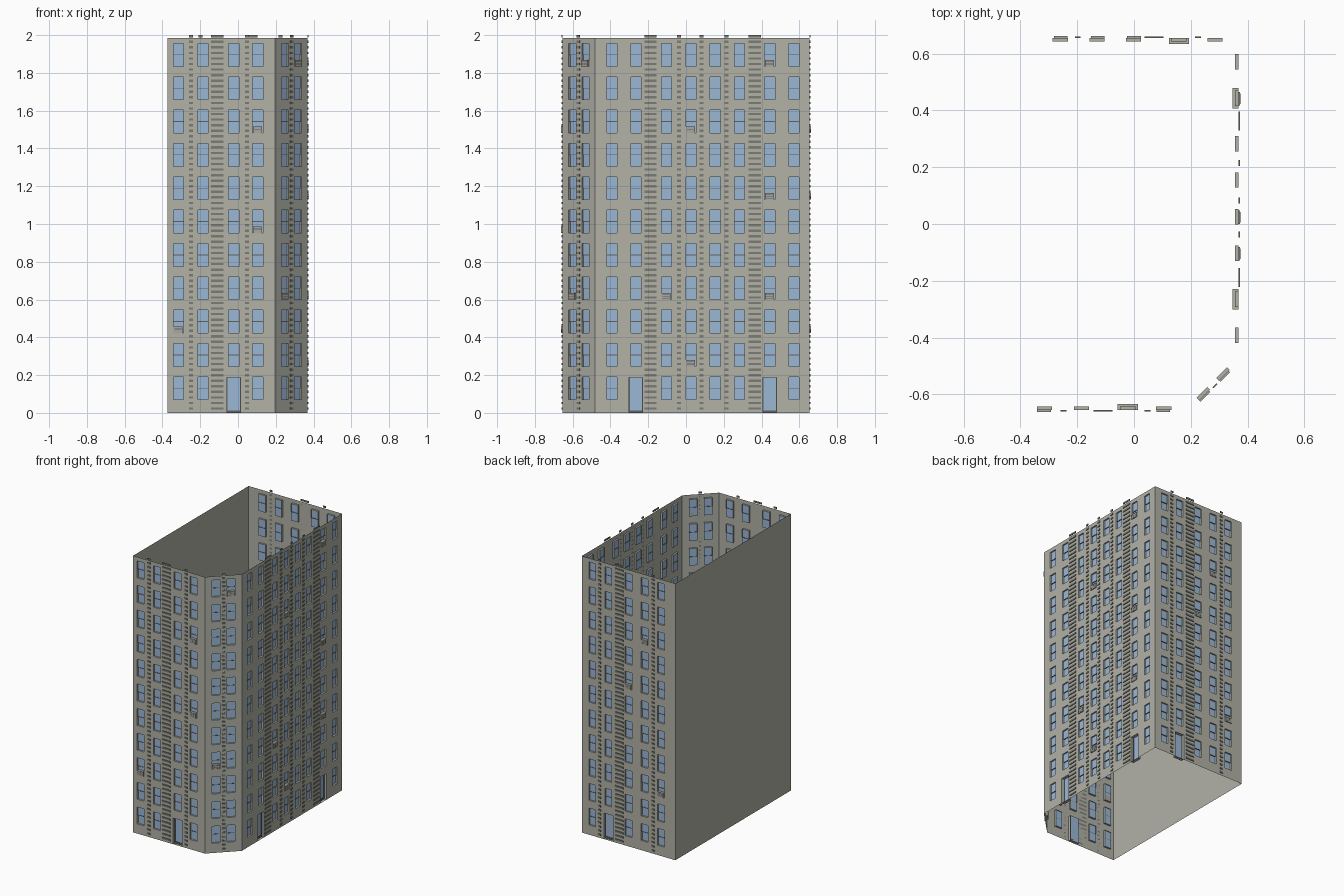
import bpy, bmesh, math
from mathutils import Vector

if "Cube" in bpy.data.objects:
    bpy.data.objects.remove(bpy.data.objects["Cube"])


def material(name, rgb):
    m = bpy.data.materials.new(name)
    m.diffuse_color = (*rgb, 1)
    m.use_nodes = True
    m.node_tree.nodes["Principled BSDF"].inputs["Base Color"].default_value = m.diffuse_color
    return m


MATS = {
    "walls": material("warm grey wall", (0.445, 0.445, 0.39)),
    "glass_panes": material("blue glass", (0.33, 0.475, 0.67)),
    "window_bars": material("dark grey frame", (0.12, 0.12, 0.115)),
    "ledge_strips": material("mid grey trim", (0.20, 0.20, 0.18)),
    "air_conditioners": material("pale grey casing", (0.40, 0.39, 0.35)),
}
PARTS = {k: bmesh.new() for k in MATS}

H, FLOORS, PITCH = 1.984, 11, 0.1765
SILL, WIN_H, WIN_W = 0.07, 0.121, 0.054
DOOR_W, DOOR_H = 0.071, 0.187
REVEAL, DOOR_REVEAL, OUT = 0.013, 0.022, 0.006


class Facade:
    """Flat wall with local axes: s along wall, z up, d outwards."""

    def __init__(self, start, end):
        self.o = Vector((*start, 0))
        run = Vector((*end, 0)) - self.o
        self.length = run.length
        self.u = run.normalized()
        self.n = Vector((self.u.y, -self.u.x, 0))

    def pt(self, s, z, d=0.0):
        return self.o + self.u * s + self.n * d + Vector((0, 0, z))

    def quad(self, part, pts):
        bm = PARTS[part]
        bm.faces.new([bm.verts.new(self.pt(*p)) for p in pts])

    def rect(self, part, s0, s1, z0, z1, d=0.0):
        self.quad(part, [(s0, z0, d), (s1, z0, d), (s1, z1, d), (s0, z1, d)])

    def box(self, part, s0, s1, z0, z1, d0, d1):
        bm = PARTS[part]
        v = [bm.verts.new(self.pt(s, z, d)) for d in (d0, d1)
             for s, z in ((s0, z0), (s1, z0), (s1, z1), (s0, z1))]
        bm.faces.new(v[3::-1])
        bm.faces.new(v[4:])
        for i in range(4):
            j = (i + 1) % 4
            bm.faces.new((v[i], v[j], v[4 + j], v[4 + i]))

    def reveal(self, s0, s1, z0, z1, depth):
        c = [(s0, z0), (s1, z0), (s1, z1), (s0, z1)]
        for a, b in zip(c, c[1:] + c[:1]):
            self.quad("walls", [(*a, 0), (*a, -depth), (*b, -depth), (*b, 0)])

    def window(self, s, z):
        s0, s1, z1 = s - WIN_W / 2, s + WIN_W / 2, z + WIN_H
        mid = z + WIN_H / 2
        self.reveal(s0, s1, z, z1, REVEAL)
        self.rect("glass_panes", s0, s1, z, mid, -REVEAL)
        self.rect("glass_panes", s0, s1, mid, z1, -REVEAL + 0.003)
        self.box("window_bars", s0, s1, mid - 0.002, mid + 0.002,
                 -REVEAL, -REVEAL + 0.005)

    def door(self, s):
        s0, s1 = s - DOOR_W / 2, s + DOOR_W / 2
        self.reveal(s0, s1, 0, DOOR_H, DOOR_REVEAL)
        self.rect("glass_panes", s0, s1, 0, DOOR_H, -DOOR_REVEAL)
        b0, b1 = -DOOR_REVEAL, -DOOR_REVEAL + 0.004
        self.box("window_bars", s0, s1, 0, 0.013, b0, b1)
        self.box("window_bars", s0, s0 + 0.003, 0.013, DOOR_H, b0, b1)
        self.box("window_bars", s1 - 0.003, s1, 0.013, DOOR_H, b0, b1)

    def strip(self, s, width):
        for k in range(68):
            z = 1.988 - k * PITCH / 6
            self.box("ledge_strips", s - width / 2, s + width / 2,
                     z, z + 0.012, 0, 0.005)

    def conditioner(self, s, floor):
        z = SILL + floor * PITCH
        a, b = s - 0.026, s + 0.022
        self.box("air_conditioners", a, b, z, z + 0.034, -REVEAL, OUT)
        # grille slats
        for i in range(3):
            zz = z + 0.007 + i * 0.009
            self.box("window_bars", a + 0.005, b - 0.005, zz, zz + 0.002,
                     OUT, OUT + 0.0006)

    def build(self, windows=(), small=(), large=(), doors=(), units=()):
        holes = []
        for s in windows:
            for f in range(FLOORS):
                if f == 0 and s in doors:
                    self.door(s)
                    holes.append((s - DOOR_W / 2, s + DOOR_W / 2, 0, DOOR_H))
                else:
                    z = SILL + f * PITCH
                    self.window(s, z)
                    holes.append((s - WIN_W / 2, s + WIN_W / 2, z, z + WIN_H))
        # wall sheet: grid cells outside the openings
        ss = sorted({0, self.length, *(v for h in holes for v in h[:2])})
        zs = sorted({0, H, *(v for h in holes for v in h[2:])})
        for s0, s1 in zip(ss, ss[1:]):
            for z0, z1 in zip(zs, zs[1:]):
                sm, zm = (s0 + s1) / 2, (z0 + z1) / 2
                if not any(h[0] < sm < h[1] and h[2] < zm < h[3] for h in holes):
                    self.rect("walls", s0, s1, z0, z1)
        for s in small:
            self.strip(s, 0.021)
        for s in large:
            self.strip(s, 0.066)
        for s, f in units:
            self.conditioner(s, f)


# Footprint corners
L, R, F, B = -0.374, 0.368, -0.655, 0.655
CX, CY = 0.196, -0.483


def shift(vals, o, sign=1):
    return [round(sign * (v - o), 4) for v in vals]


def shift_units(units, o, sign=1):
    return [(sign * (v - o), f) for v, f in units]


# Front wall
Facade((L, F), (CX, F)).build(
    shift([-0.315, -0.185, -0.022, 0.105], L),
    shift([-0.248, 0.047], L), shift([-0.109], L), shift([-0.022], L),
    shift_units([(0.105, 8), (0.105, 5), (-0.315, 2)], L))

# Chamfered corner
Facade((CX, F), (R, CY)).build(
    [0.074, 0.173], [0.1235], units=[(0.074, 3), (0.173, 10)])

# Right wall
Facade((R, CY), (R, B)).build(
    shift([-0.392, -0.265, -0.103, 0.026, 0.155, 0.283, 0.443, 0.571], CY),
    shift([-0.037, 0.082, 0.214], CY), shift([-0.188, 0.363], CY),
    shift([-0.265, 0.443], CY),
    shift_units([(0.443, 10), (0.026, 8), (0.443, 6), (0.443, 3),
                 (-0.103, 3), (0.026, 1)], CY))

# Back wall
Facade((R, B), (L, B)).build(
    shift([0.285, 0.158, -0.002, -0.13, -0.26], R, -1),
    shift([0.226, -0.198], R, -1), shift([0.07], R, -1), shift([0.158], R, -1),
    shift_units([(-0.13, 8), (-0.002, 6), (-0.26, 2)], R, -1))

# Plain left wall
Facade((L, B), (L, F)).build()

# Turn each part into an object
for name, bm in PARTS.items():
    bmesh.ops.remove_doubles(bm, verts=bm.verts, dist=0.00005)
    me = bpy.data.meshes.new(name)
    bm.to_mesh(me)
    bm.free()
    me.materials.append(MATS[name])
    bpy.context.collection.objects.link(bpy.data.objects.new(name, me))
